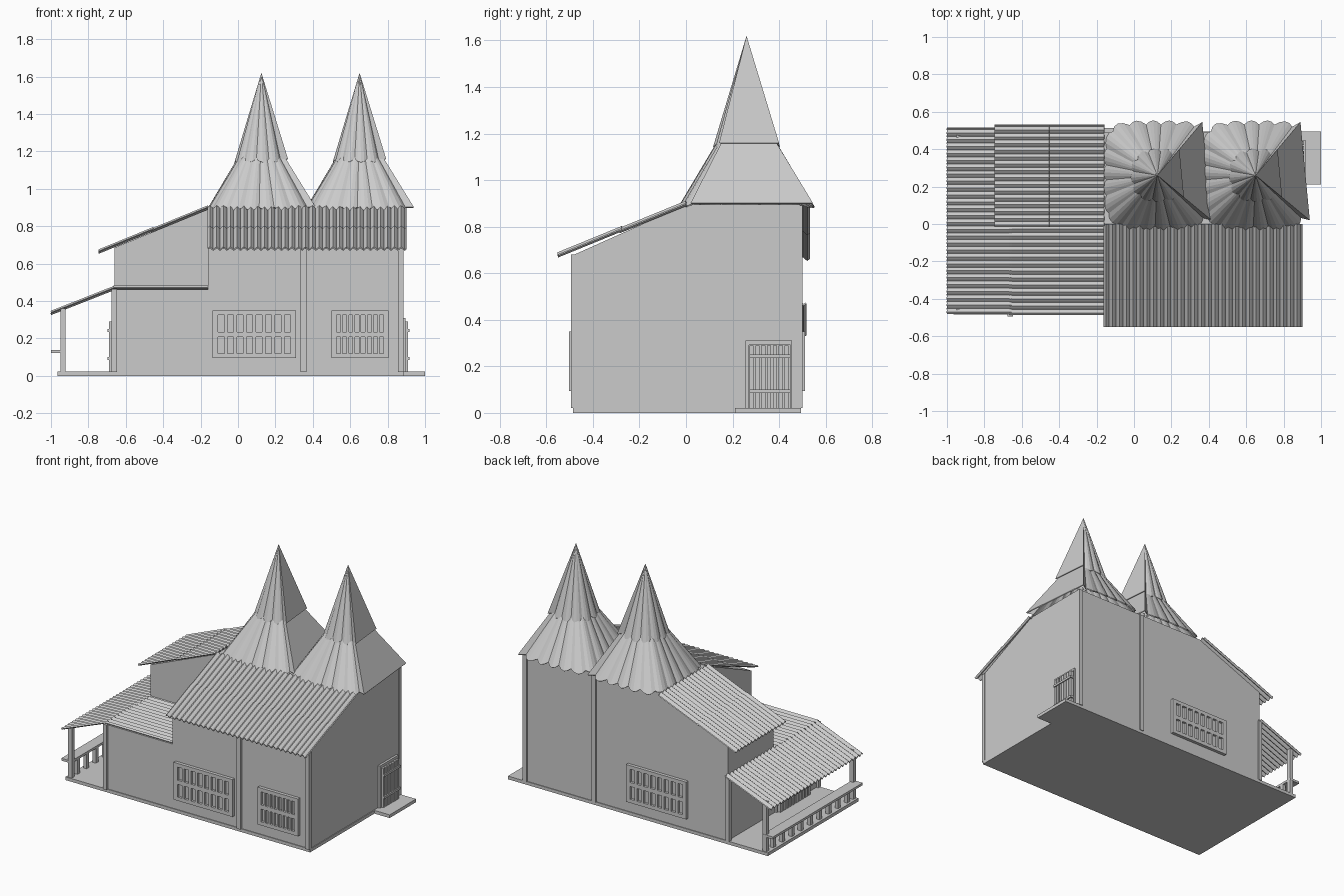
import bpy, bmesh, math
from mathutils import Vector

cube = bpy.data.objects.get("Cube")
if cube:
    bpy.data.objects.remove(cube)

grey = bpy.data.materials.new("plain_grey")
grey.use_nodes = True
grey.diffuse_color = (0.6, 0.6, 0.6, 1)
grey.node_tree.nodes["Principled BSDF"].inputs["Base Color"].default_value = (0.6, 0.6, 0.6, 1)


def finish(name, bm):
    bmesh.ops.recalc_face_normals(bm, faces=bm.faces)
    mesh = bpy.data.meshes.new(name)
    bm.to_mesh(mesh)
    bm.free()
    mesh.materials.append(grey)
    obj = bpy.data.objects.new(name, mesh)
    bpy.context.collection.objects.link(obj)
    return obj


def add_box(bm, x, y, z):
    verts = bmesh.ops.create_cube(bm, size=1)["verts"]
    for v in verts:
        v.co = Vector([(r[0] + r[1]) / 2 + c * (r[1] - r[0]) for r, c in zip((x, y, z), v.co)])


def boxes(name, parts):
    bm = bmesh.new()
    for part in parts:
        add_box(bm, *part)
    return finish(name, bm)


def prism(name, profile, lo, hi, along_x):
    """Extrude a side profile along x or y."""
    bm = bmesh.new()
    place = (lambda p, d: (d, p[0], p[1])) if along_x else (lambda p, d: (p[0], d, p[1]))
    face = bm.faces.new([bm.verts.new(place(p, lo)) for p in profile])
    ext = bmesh.ops.extrude_face_region(bm, geom=[face])
    move = Vector(place((0, 0), hi - lo))
    bmesh.ops.translate(bm, vec=move, verts=[g for g in ext["geom"] if isinstance(g, bmesh.types.BMVert)])
    return finish(name, bm)


def corrugated(name, low, high, lo, hi, along_x, sheets=1, pitch=0.037):
    """Wavy sheets sloping from low to high, ridges across lo..hi."""
    bm = bmesh.new()
    low, high = Vector(low), Vector(high)
    count = round((hi - lo) / pitch) * 4
    for s in range(sheets):
        a = low.lerp(high, max(0, s / sheets - 0.02))
        b = low.lerp(high, (s + 1) / sheets)
        rows = []
        for i in range(count + 1):
            d = lo + (hi - lo) * i / count
            wave = 0.008 * math.sin(i * math.pi / 2)
            lift = (0.004, 0)[s % 2]
            row = []
            for p in (a, b):
                z = p.y + wave + lift
                row.append(bm.verts.new((d, p.x, z) if along_x else (p.x, d, z)))
            rows.append(row)
        for r, q in zip(rows, rows[1:]):
            bm.faces.new((r[0], q[0], q[1], r[1]))
    obj = finish(name, bm)
    mod = obj.modifiers.new("thickness", "SOLIDIFY")
    mod.thickness, mod.offset = 0.007, 0
    return obj


def fluted_ring(half, power, petals, bulge, z, dip, corner):
    """Scalloped ring on three sides, closed by one straight side at +x."""
    pts = [(0.24 * corner, 0.285 * corner, z)]
    start, end, steps = math.radians(53), math.radians(317), petals * 4
    for i in range(steps + 1):
        t = start + (end - start) * i / steps
        c, s = math.cos(t), math.sin(t)
        r = half / (abs(c) ** power + abs(s) ** power) ** (1 / power)
        w = abs(math.sin(i * math.pi / 4))
        pts.append((c * (r + bulge * w), s * (r + bulge * w), z - dip * w))
    pts.append((0.29 * corner, -0.24 * corner, z))
    return pts


def tower_tier(name, cx, cy, bottom, top):
    bm = bmesh.new()
    rings = [[bm.verts.new((x + cx, y + cy, z)) for x, y, z in ring] for ring in (bottom, top) if ring]
    n = len(bottom)
    if top:
        for i in range(n):
            j = (i + 1) % n
            bm.faces.new((rings[0][i], rings[0][j], rings[1][j], rings[1][i]))
    else:
        tip = bm.verts.new((cx, cy, 1.62))
        for i in range(n):
            bm.faces.new((rings[0][i], rings[0][(i + 1) % n], tip))
    obj = finish(name, bm)
    mod = obj.modifiers.new("thickness", "SOLIDIFY")
    mod.thickness, mod.offset = 0.008, -1
    return obj


def window(name, x0, x1, wall, side, panes=8):
    """Raised frame with two rows of recessed panes."""
    z0, z1 = 0.095, 0.35
    y = sorted((wall, wall + side * 0.022))
    back = sorted((wall, wall + side * 0.006))
    parts = [((x0, x1), back, (z0, z1)),
             ((x0, x1), y, (z0, z0 + 0.025)), ((x0, x1), y, (z1 - 0.025, z1)),
             ((x0, x1), y, (0.207, 0.235))]
    inner0, inner1 = x0 + 0.02, x1 - 0.02
    pitch = (inner1 - inner0) / panes
    for i in range(panes + 1):
        c = inner0 + pitch * i
        parts.append(((c - pitch * 0.18, c + pitch * 0.18), y, (z0, z1)))
    parts += [((x0, inner0), y, (z0, z1)), ((inner1, x1), y, (z0, z1))]
    boxes(name, parts)


def plank_door(name, wall, side, y0, y1, planks):
    """Spaced upright planks with two cross battens inside a thin surround."""
    def x(a, b):
        return sorted((wall + side * a, wall + side * b))
    parts = [(x(0, 0.015), (y0, y0 + 0.015), (0.02, 0.31)),
             (x(0, 0.015), (y1 - 0.005, y1), (0.02, 0.31)),
             (x(0, 0.015), (y0, y1), (0.292, 0.31))]
    pitch = (y1 - y0 - 0.025) / planks
    for i in range(planks):
        a = y0 + 0.018 + pitch * i
        parts.append((x(0, 0.03), (a, a + pitch * 0.72), (0.02, 0.29)))
    for z in (0.085, 0.235):
        parts.append((x(0, 0.038), (y0 + 0.018, y1 - 0.006), (z, z + 0.015)))
    boxes(name, parts)


# Ground slab and door step
boxes("base_slab", [((-0.965, 0.885), (-0.485, 0.495), (0, 0.022))])
boxes("side_step", [((0.88, 1.0), (0.21, 0.495), (0, 0.022))])

# Wall blocks
prism("main_walls", [(-0.48, 0.02), (0.49, 0.02), (0.49, 0.895), (0, 0.895), (-0.48, 0.68)],
      -0.16, 0.88, True)
prism("upper_wing_walls", [(-0.66, 0.02), (-0.16, 0.02), (-0.16, 0.89), (-0.66, 0.685)],
      0, 0.49, False)
boxes("low_wing_walls", [((-0.66, -0.16), (-0.48, 0), (0.02, 0.46))])

# Upright timbers on the walls
timbers = []
for px in (0.35, 0.87):
    timbers.append(((px - 0.015, px + 0.015), (-0.495, -0.47), (0.02, 0.68)))
    timbers.append(((px - 0.015, px + 0.015), (0.475, 0.5), (0.02, 0.89)))
timbers.append(((-0.675, -0.648), (-0.495, -0.465), (0.02, 0.465)))
timbers.append(((-0.675, -0.648), (0.47, 0.5), (0.02, 0.465)))
boxes("wall_timbers", timbers)

# Corrugated roofs
corrugated("main_roof", (-0.55, 0.675), (0.0, 0.9), -0.16, 0.9, True, 2)
corrugated("upper_wing_roof", (-0.745, 0.66), (-0.16, 0.9), -0.015, 0.53, False, 2)
corrugated("low_wing_roof", (-0.665, 0.466), (-0.16, 0.466), -0.485, 0.0, False)
corrugated("porch_roof", (-1.0, 0.332), (-0.655, 0.468), -0.48, 0.515, False)

# Two fluted tower roofs
for label, cx in (("middle", 0.125), ("end", 0.65)):
    tower_tier(label + "_tower_skirt", cx, 0.26,
               fluted_ring(0.272, 5, 16, 0.022, 0.902, 0.018, 1.0),
               fluted_ring(0.118, 3, 16, 0.006, 1.17, 0, 0.43))
    tower_tier(label + "_tower_spire", cx, 0.26,
               fluted_ring(0.128, 2.6, 9, 0.016, 1.16, 0.018, 0.49), None)

# Windows
window("front_wide_window", -0.135, 0.31, -0.48, -1)
window("front_narrow_window", 0.5, 0.805, -0.48, -1)
window("back_window", -0.36, 0.095, 0.49, 1)

# Doors
plank_door("side_door", 0.88, 1, 0.255, 0.455, 7)
plank_door("porch_door", -0.66, -1, -0.38, -0.02, 10)

# Porch posts, railing and balusters
boxes("porch_posts", [((-0.95, -0.922), (y - 0.014, y + 0.014), (0.02, 0.36)) for y in (-0.465, 0.475)])
boxes("porch_rail", [((-1.0, -0.925), (-0.48, 0.49), (0.122, 0.138))])
boxes("porch_balusters", [((-0.95, -0.925), (y - 0.014, y + 0.014), (0.02, 0.125))
                          for y in [-0.4 + 0.1 * i for i in range(9)]])
